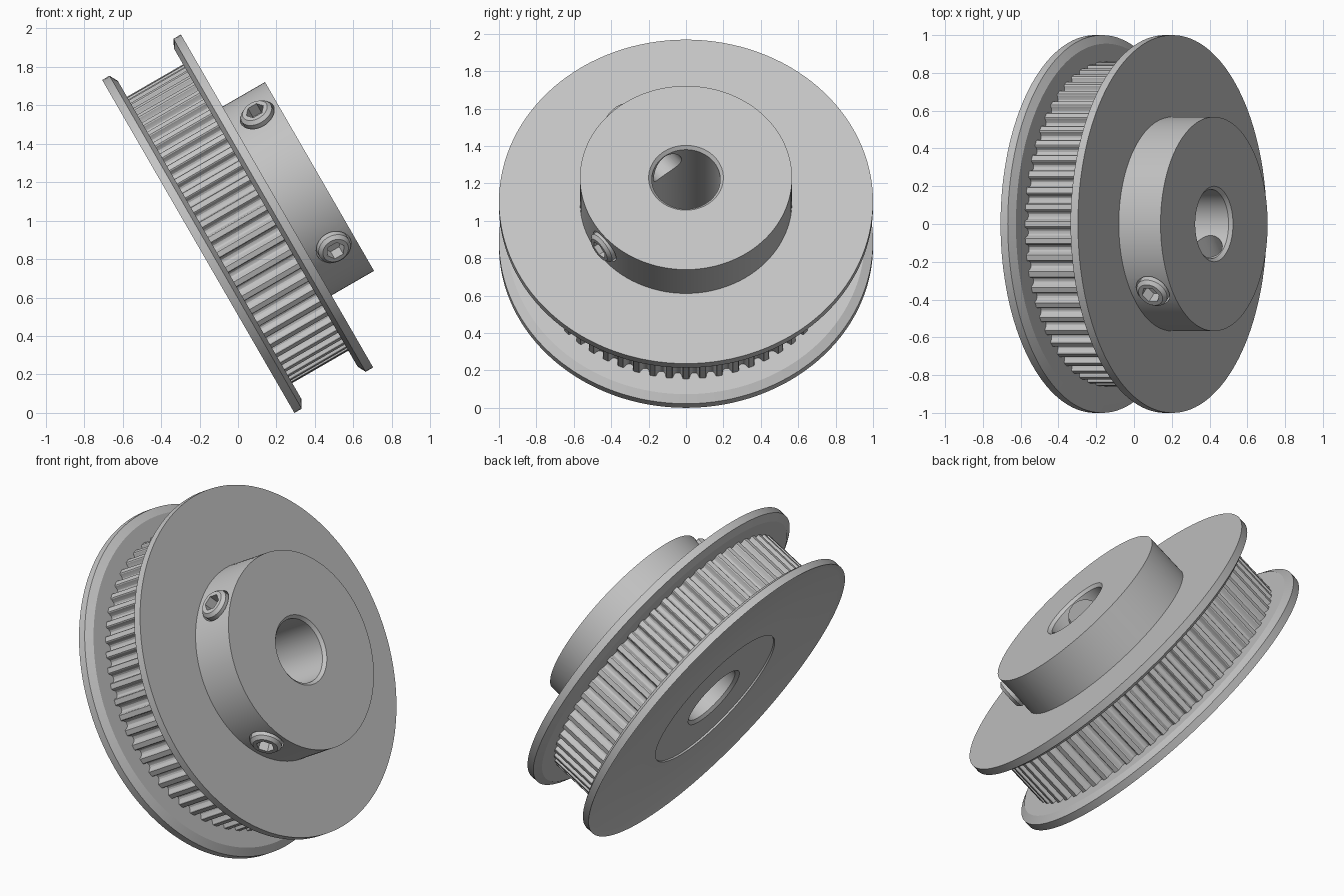
import bpy, bmesh
from math import sin, cos, pi, radians
from mathutils import Matrix, Vector

cube = bpy.data.objects.get("Cube")
if cube:
    bpy.data.objects.remove(cube)

# Single metal colour
metal = bpy.data.materials.new("light_grey_metal")
metal.use_nodes = True
GREY = (0.55, 0.55, 0.55, 1)
metal.diffuse_color = GREY
metal.node_tree.nodes["Principled BSDF"].inputs["Base Color"].default_value = GREY

# Pulley frame: local z is the shaft axis, tilted 30 degrees above +x
AXIS = Vector((cos(pi / 6), 0, sin(pi / 6)))
UP = Vector((-sin(pi / 6), 0, cos(pi / 6)))
FRAME = Matrix((Vector((0, 1, 0)), UP, AXIS)).transposed().to_4x4()
FRAME.translation = UP * 0.853 + AXIS * 0.002


def make(name, bm, matrix=FRAME):
    bmesh.ops.remove_doubles(bm, verts=bm.verts, dist=1e-5)
    bmesh.ops.recalc_face_normals(bm, faces=bm.faces)
    mesh = bpy.data.meshes.new(name)
    bm.to_mesh(mesh)
    bm.free()
    mesh.materials.append(metal)
    obj = bpy.data.objects.new(name, mesh)
    obj.matrix_world = matrix
    bpy.context.collection.objects.link(obj)
    return obj


def lathe(name, profile, steps=128, matrix=FRAME):
    """Spin a closed (radius, height) profile around local z."""
    bm = bmesh.new()
    verts = [bm.verts.new((r, 0, z)) for r, z in profile]
    edges = [bm.edges.new((verts[i - 1], verts[i])) for i in range(len(verts))]
    bmesh.ops.spin(bm, geom=verts + edges, cent=(0, 0, 0), axis=(0, 0, 1),
                   angle=2 * pi, steps=steps, use_merge=True)
    bmesh.ops.dissolve_degenerate(bm, dist=1e-6, edges=bm.edges)
    return make(name, bm, matrix)


def prism(name, radius, start, end, sides, matrix):
    bm = bmesh.new()
    bmesh.ops.create_cone(bm, cap_ends=True, segments=sides, radius1=radius,
                          radius2=radius, depth=end - start,
                          matrix=Matrix.Translation((0, 0, (start + end) / 2)))
    return make(name, bm, matrix)


def select_only(obj):
    bpy.ops.object.select_all(action='DESELECT')
    obj.select_set(True)
    bpy.context.view_layer.objects.active = obj


def cut(obj, cutter):
    mod = obj.modifiers.new("cut", 'BOOLEAN')
    mod.operation, mod.solver, mod.object = 'DIFFERENCE', 'EXACT', cutter
    select_only(obj)
    bpy.ops.object.modifier_apply(modifier=mod.name)
    bpy.data.objects.remove(cutter)


# Flanges, with chamfers facing the belt
outer_flange = lathe("outer_flange", [
    (0.465, 0.265), (0.965, 0.265), (1, 0.252), (1, 0.296), (0.955, 0.32), (0.465, 0.32)])
hub_flange = lathe("hub_flange", [
    (0.5, 0.725), (1, 0.725), (1, 0.68), (0.955, 0.657), (0.5, 0.657)])

# Hub and sleeve with a chamfered bore
hub = lathe("hub", [
    (0.2, 0.275), (0.47, 0.275), (0.47, 0.72), (0.567, 0.72),
    (0.567, 0.98), (0.2, 0.98), (0.183, 0.963), (0.183, 0.292)])

# Toothed ring: 60 teeth with rounded grooves
TEETH, R_TIP, DEPTH = 60, 0.86, 0.036
pitch = 2 * pi / TEETH
groove = [(-0.34, 0), (-0.29, 0.12), (-0.26, 0.45), (-0.19, 0.8), (-0.1, 0.96),
          (0, 1)]
groove += [(-p, d) for p, d in reversed(groove[:-1])]
bm = bmesh.new()
rings = []
for z in (0.3, 0.69):
    inner, outer = [], []
    for tooth in range(TEETH):
        for p, d in groove:
            a = (tooth + 0.5 + p) * pitch
            r = R_TIP - DEPTH * d
            outer.append(bm.verts.new((r * cos(a), r * sin(a), z)))
            inner.append(bm.verts.new((0.46 * cos(a), 0.46 * sin(a), z)))
    rings.append((inner, outer))
(in0, out0), (in1, out1) = rings
for i in range(len(in0)):
    for a, b in ((out0, out1), (out1, in1), (in1, in0), (in0, out0)):
        bm.faces.new((a[i - 1], a[i], b[i], b[i - 1]))
toothed_ring = make("toothed_ring", bm)

# Two set screws a quarter turn apart, in radial holes through to the bore
parts = [outer_flange, hub_flange, hub, toothed_ring]
for name, angle in (("upper_set_screw", 129), ("lower_set_screw", 219)):
    a = radians(angle)
    radial = Vector((cos(a), sin(a), 0))
    side = Vector((-sin(a), cos(a), 0))
    local = Matrix((side, Vector((0, 0, 1)), radial)).transposed().to_4x4()
    local.translation = (0, 0, 0.86)
    place = FRAME @ local
    cut(hub, prism("hole_cutter", 0.096, 0.1, 0.7, 48, place))
    screw = lathe(name, [(0, 0.3), (0.088, 0.3), (0.088, 0.58),
                         (0.07, 0.598), (0, 0.598)], 48, place)
    cut(screw, prism("socket_cutter", 0.051, 0.53, 0.7, 6, place))
    parts.append(screw)

for obj in parts:
    select_only(obj)
    bpy.ops.object.shade_smooth_by_angle(angle=radians(25))
